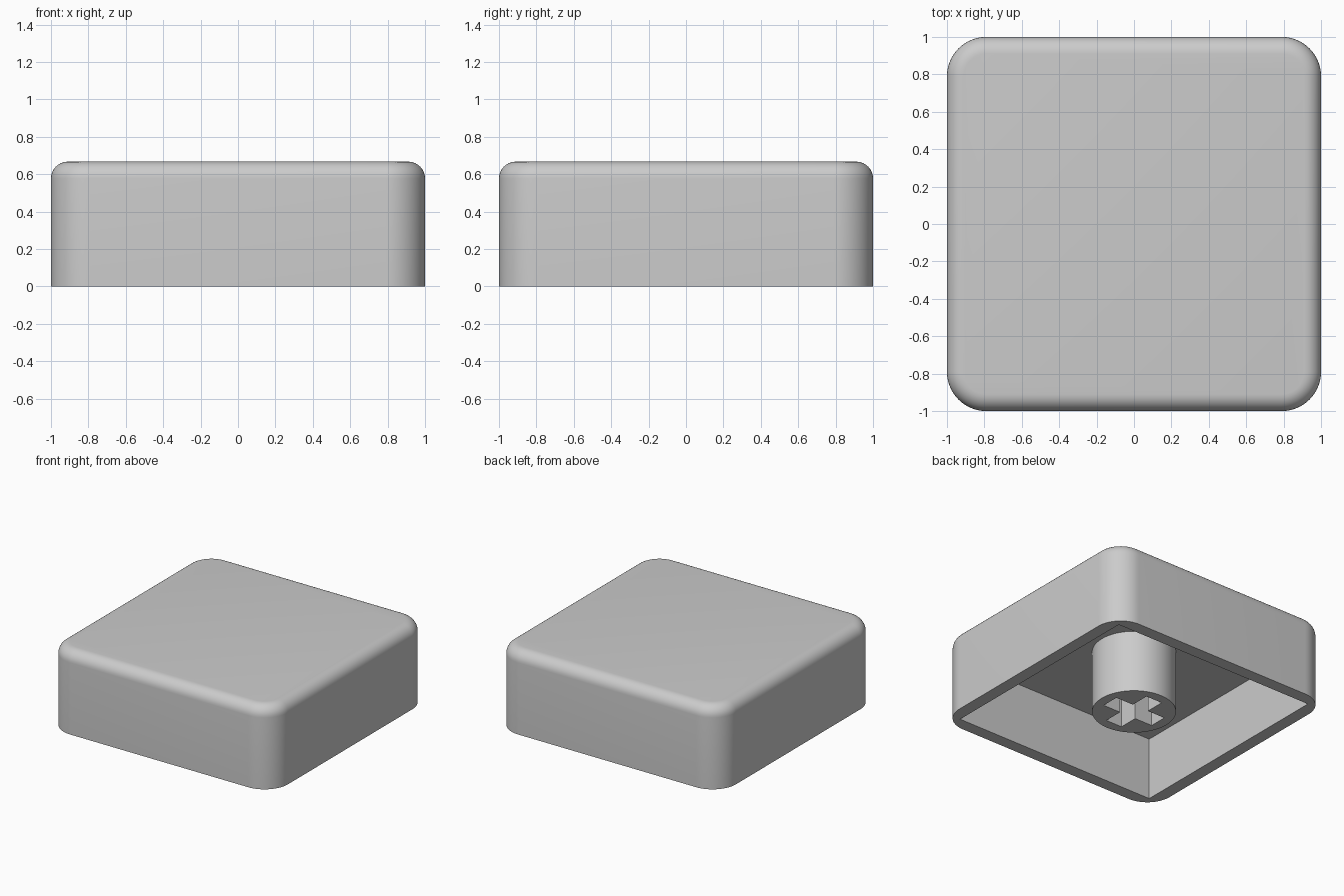
import bpy
import bmesh
import math

default = bpy.data.objects.get("Cube")
if default:
    bpy.data.objects.remove(default, do_unlink=True)

HEIGHT = 0.667
CEILING = 0.5

grey = bpy.data.materials.new("plain grey plastic")
grey.use_nodes = True
grey.diffuse_color = (0.6, 0.6, 0.6, 1)
grey.node_tree.nodes["Principled BSDF"].inputs["Base Color"].default_value = (0.6, 0.6, 0.6, 1)


def box(name, half_x, half_y, z0, z1):
    bpy.ops.mesh.primitive_cube_add(size=2, location=(0, 0, 0))
    ob = bpy.context.object
    ob.name = name
    for v in ob.data.vertices:
        v.co = (v.co.x * half_x, v.co.y * half_y, z1 if v.co.z > 0 else z0)
    return ob


def round_edges(ob, pick, radius, segments):
    bm = bmesh.new()
    bm.from_mesh(ob.data)
    edges = [e for e in bm.edges if pick(e)]
    bmesh.ops.bevel(bm, geom=edges, offset=radius, offset_type='OFFSET',
                    segments=segments, profile=0.5, affect='EDGES')
    bm.to_mesh(ob.data)
    bm.free()


def carve(ob, cutter):
    mod = ob.modifiers.new("carve", 'BOOLEAN')
    mod.operation = 'DIFFERENCE'
    mod.solver = 'EXACT'
    mod.object = cutter
    bpy.ops.object.select_all(action='DESELECT')
    bpy.context.view_layer.objects.active = ob
    ob.select_set(True)
    bpy.ops.object.modifier_apply(modifier=mod.name)
    bpy.data.objects.remove(cutter, do_unlink=True)


def finish(ob):
    ob.data.materials.clear()
    ob.data.materials.append(grey)
    bpy.ops.object.select_all(action='DESELECT')
    bpy.context.view_layer.objects.active = ob
    ob.select_set(True)
    bpy.ops.object.shade_smooth_by_angle(angle=math.radians(30))


def is_vertical(e):
    a, b = e.verts
    return abs(a.co.z - b.co.z) > 0.1


def is_top_rim(e):
    return (all(v.co.z > HEIGHT - 0.001 for v in e.verts)
            and any(abs(f.normal.z) < 0.5 for f in e.link_faces))


# Outer shell: rounded square with a soft top rim and a square hollow below
shell = box("cap_shell", 1, 1, 0, HEIGHT)
round_edges(shell, is_vertical, 0.21, 16)
round_edges(shell, is_top_rim, 0.09, 8)
carve(shell, box("hollow_cutter", 0.9, 0.9, -0.2, CEILING))
finish(shell)

# Round stem with a cross-shaped socket
bpy.ops.mesh.primitive_cylinder_add(vertices=64, radius=0.306, depth=CEILING + 0.02,
                                    location=(0, 0, (CEILING + 0.02) / 2))
stem = bpy.context.object
stem.name = "stem"
for half_x, half_y in ((0.228, 0.072), (0.072, 0.228)):
    carve(stem, box("socket_cutter", half_x, half_y, -0.2, CEILING))
finish(stem)
